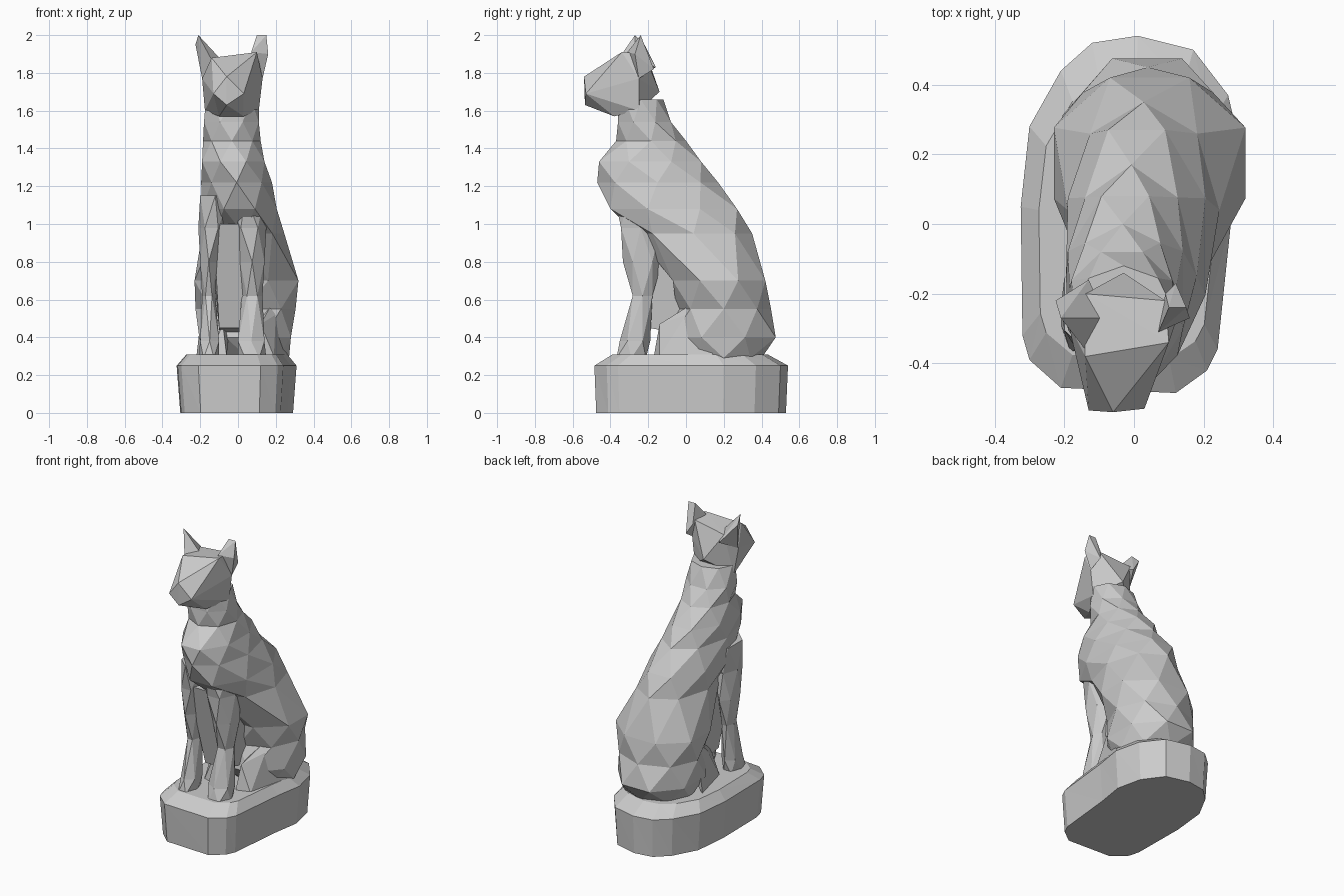
import bpy, bmesh
from math import pi, cos, sin

if "Cube" in bpy.data.objects:
    bpy.data.objects.remove(bpy.data.objects["Cube"], do_unlink=True)

stone = bpy.data.materials.new("grey_stone")
stone.use_nodes = True
grey = (0.6, 0.6, 0.6, 1)
stone.diffuse_color = grey
stone.node_tree.nodes["Principled BSDF"].inputs["Base Color"].default_value = grey


def finish(name, bm):
    """Turn a bmesh into a flat-shaded stone object."""
    bmesh.ops.recalc_face_normals(bm, faces=bm.faces[:])
    mesh = bpy.data.meshes.new(name)
    bm.to_mesh(mesh)
    bm.free()
    mesh.materials.append(stone)
    obj = bpy.data.objects.new(name, mesh)
    bpy.context.collection.objects.link(obj)
    return obj


def hull(name, points):
    """Faceted solid wrapped around a few corner points."""
    bm = bmesh.new()
    for p in points:
        bm.verts.new(p)
    out = bmesh.ops.convex_hull(bm, input=bm.verts[:])
    loose = [v for v in bm.verts if not v.link_faces]
    bmesh.ops.delete(bm, geom=loose, context='VERTS')
    return finish(name, bm)


def skin(bm, rings, shifted):
    """Triangulated walls between rings, with both ends capped."""
    n = len(rings[0])
    for k, (a, b) in enumerate(zip(rings, rings[1:])):
        for i in range(n):
            j = (i + 1) % n
            if shifted and k % 2:
                bm.faces.new((a[i], a[j], b[j]))
                bm.faces.new((a[i], b[j], b[i]))
            else:
                bm.faces.new((a[i], a[j], b[i]))
                bm.faces.new((a[j], b[j], b[i]))
    bm.faces.new(rings[0])
    bm.faces.new(rings[-1])


def loft(name, rows, n):
    """Chiselled column; rows are (z, front, back, right, left) extents."""
    bm = bmesh.new()
    rings = []
    for k, (z, y0, y1, x0, x1) in enumerate(rows):
        turn = (k % 2) * pi / n
        grow = 1 / cos(turn)
        ring = []
        for i in range(n):
            a = 2 * pi * i / n + turn
            ring.append(bm.verts.new(((x0 + x1) / 2 + cos(a) * grow * (x1 - x0) / 2,
                                      (y0 + y1) / 2 + sin(a) * grow * (y1 - y0) / 2, z)))
        rings.append(ring)
    skin(bm, rings, True)
    return finish(name, bm)


# Rough plinth with a bevelled top
outline = [(-.32, -.32), (-.30, -.39), (-.21, -.47), (.12, -.485), (.21, -.42),
           (.24, -.36), (.28, .02), (.31, .2), (.27, .37), (.17, .5), (.01, .54),
           (-.12, .52), (-.21, .44), (-.3, .28), (-.325, .05)]
bm = bmesh.new()
rings = [[bm.verts.new((x * sx, y * sy, z)) for x, y in outline]
         for z, sx, sy in ((0, .94, .98), (.25, 1, 1), (.31, .84, .8))]
skin(bm, rings, False)
finish("plinth", bm)

# Haunches, chest and neck in one column
loft("body", [
    (.29, .0, .40, -.17, .27),
    (.40, -.08, .475, -.205, .28),
    (.55, -.05, .45, -.225, .305),
    (.70, -.07, .42, -.23, .32),
    (.95, -.27, .35, -.19, .245),
    (1.08, -.40, .27, -.19, .205),
    (1.22, -.47, .17, -.195, .18),
    (1.33, -.46, .08, -.19, .14),
    (1.44, -.37, .0, -.185, .12),
    (1.54, -.36, -.08, -.18, .11),
    (1.66, -.36, -.12, -.17, .11)], 8)

# Belly web between the front legs
hull("belly", [(-.1, -.2, .45), (.05, -.2, .45), (-.1, .1, .4), (.08, .1, .4),
               (-.13, -.33, 1), (.1, -.33, 1), (-.02, -.27, .8),
               (-.15, .1, 1), (.15, .1, 1)])

# Front legs, wider at the paws and shoulders
for side, ins, out in (("left", 0, .13), ("right", -.1, -.19)):
    s = 1 if side == "left" else -1
    rows = [(.29, -.38, -.2, 0, .02), (.38, -.34, -.2, 0, .01),
            (.62, -.29, -.17, .02, 0), (.8, -.32, -.14, .01, .01),
            (.98, -.36, -.12, -.03, .02), (1.15, -.36, -.1, -.06, .01)]
    loft("front_leg_" + side,
         [(z, f, b, *sorted((ins + s * i, out + s * o))) for z, f, b, i, o in rows], 6)

# Hind feet tucked beside the belly
for side, s in (("left", 1), ("right", -1)):
    foot = [(.08, -.17, .3), (.17, -.14, .3), (.1, -.14, .47), (.18, 0, .52),
            (.24, .14, .3), (.06, .1, .5), (.2, .15, .65)]
    hull("hind_foot_" + side, [(.02 + s * x, y, z) for x, y, z in foot])

# Wedge-shaped head
hull("head", [(-.13, -.535, 1.69), (.03, -.53, 1.69), (-.06, -.54, 1.78),
              (-.06, -.535, 1.63), (-.14, -.38, 1.88), (.1, -.34, 1.91),
              (-.14, -.2, 1.87), (.09, -.22, 1.9), (-.19, -.28, 1.77),
              (.13, -.25, 1.77), (-.175, -.25, 1.6), (.11, -.25, 1.6),
              (-.1, -.38, 1.57), (.03, -.38, 1.57), (-.03, -.14, 1.7)])

# Ears, one pointed and one blunt
hull("ear_right", [(-.21, -.27, 2), (-.225, -.22, 1.95), (-.14, -.36, 1.87),
                   (-.08, -.27, 1.86), (-.13, -.16, 1.83), (-.19, -.27, 1.77)])
hull("ear_left", [(.1, -.24, 2), (.15, -.24, 2), (.16, -.27, 1.9),
                  (.07, -.31, 1.91), (.09, -.2, 1.88), (.12, -.17, 1.82),
                  (.13, -.25, 1.77)])
